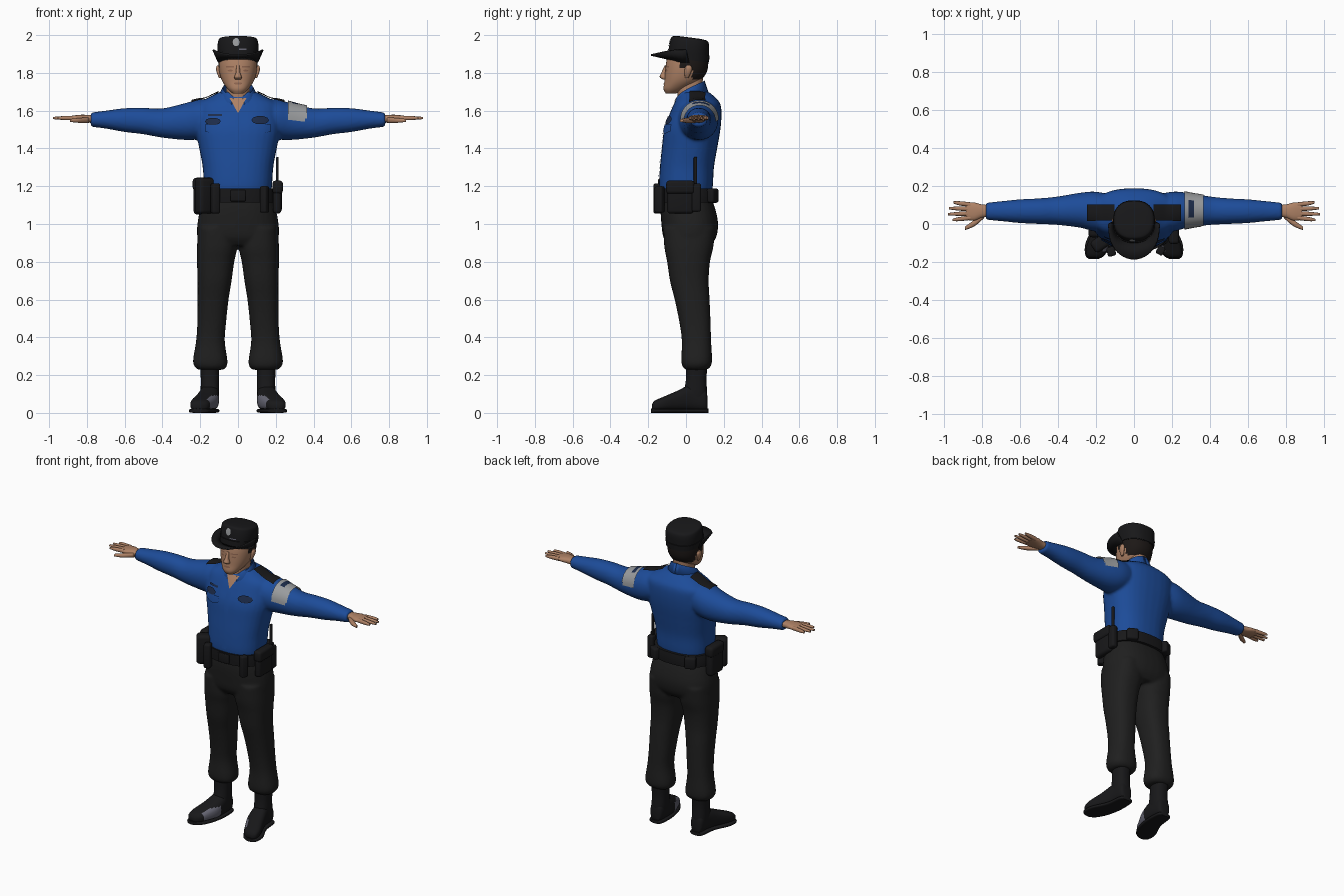
import bpy, bmesh, math
from mathutils import Vector, Matrix

if "Cube" in bpy.data.objects:
    bpy.data.objects.remove(bpy.data.objects["Cube"])


def material(name, *rgb):
    m = bpy.data.materials.new(name)
    m.use_nodes = True
    m.diffuse_color = (*rgb, 1)
    m.node_tree.nodes["Principled BSDF"].inputs["Base Color"].default_value = (*rgb, 1)
    return m


BLUE = material("shirt blue", .012, .072, .32)
NAVY = material("dark navy", .012, .025, .07)
CLOTH = material("trouser black", .014, .014, .014)
GEAR = material("gear black", .009, .009, .01)
HAIR = material("hair black", .012, .009, .008)
SKIN = material("skin", .42, .22, .13)
SHADE = material("dark skin", .27, .13, .08)
GREY = material("patch grey", .32, .33, .34)
STEEL = material("boot grey", .13, .13, .17)


def finish(name, bm, *mats, angle=50):
    bmesh.ops.recalc_face_normals(bm, faces=bm.faces)
    me = bpy.data.meshes.new(name)
    bm.to_mesh(me)
    bm.free()
    ob = bpy.data.objects.new(name, me)
    bpy.context.collection.objects.link(ob)
    for m in mats:
        me.materials.append(m)
    bpy.ops.object.select_all(action='DESELECT')
    ob.select_set(True)
    bpy.context.view_layer.objects.active = ob
    bpy.ops.object.shade_smooth_by_angle(angle=math.radians(angle))
    return ob


def spline(rows, steps=4):
    """Smoothly interpolate section rows."""
    out = []
    for i in range(len(rows) - 1):
        a, b, c, d = (rows[max(0, min(len(rows) - 1, i + k))] for k in (-1, 0, 1, 2))
        for s in range(steps):
            t = s / steps
            out.append([q + .5 * t * (r - p + t * (2*p - 5*q + 4*r - e + t * (3*(q - r) + e - p)))
                        for p, q, r, e in zip(a, b, c, d)])
    return out + [list(rows[-1])]


def loft(bm, axis, rows, side=1, power=2.4, n=32, tilt=0, steps=4):
    """Rows are (position, low, high, low, high) along x, y or z."""
    rings = []
    for t, a0, a1, b0, b1 in spline(rows, steps):
        ring = []
        for i in range(n):
            c, s = math.cos(math.tau * i / n), math.sin(math.tau * i / n)
            a = (a0 + a1) / 2 + (a1 - a0) / 2 * math.copysign(abs(c) ** (2 / power), c)
            b = (b0 + b1) / 2 + (b1 - b0) / 2 * math.copysign(abs(s) ** (2 / power), s)
            x, y, z = {'x': (t, a, b), 'y': (a, t, b), 'z': (a, b, t)}[axis]
            ring.append(bm.verts.new((x * side, y, max(0, z + tilt * y))))
        rings.append(ring)
    for r, q in zip(rings, rings[1:]):
        for i in range(n):
            bm.faces.new((r[i], r[i - 1], q[i - 1], q[i]))
    bm.faces.new(rings[0])
    bm.faces.new(rings[-1])


def part(name, axis, rows, mat, **kw):
    bm = bmesh.new()
    loft(bm, axis, rows, **kw)
    return finish(name, bm, mat)


def fuse(ob, size=.009, rounds=5):
    """Blend overlapping volumes into one cloth surface."""
    m = ob.modifiers.new("blend", 'REMESH')
    m.mode, m.voxel_size, m.use_smooth_shade = 'VOXEL', size, True
    m = ob.modifiers.new("soften", 'SMOOTH')
    m.iterations = rounds


def box(name, centre, size, mat, bevel=.012, turn=0):
    bm = bmesh.new()
    bmesh.ops.create_cube(bm, size=1)
    bmesh.ops.scale(bm, vec=size, verts=bm.verts)
    bmesh.ops.bevel(bm, geom=bm.edges[:], offset=bevel, segments=3, affect='EDGES', profile=.5)
    bmesh.ops.transform(bm, matrix=Matrix.Translation(centre) @ Matrix.Rotation(turn, 4, 'Z'), verts=bm.verts)
    return finish(name, bm, mat, angle=35)


def plate(name, target, outline, mat, down=False, lift=.003):
    """A thin patch that hugs the target, projected from the front or from above."""
    bm = bmesh.new()
    bm.faces.new([bm.verts.new((u, v, 1.9) if down else (u, -.4, v)) for u, v in outline])
    bmesh.ops.triangulate(bm, faces=bm.faces)
    bmesh.ops.subdivide_edges(bm, edges=bm.edges[:], cuts=7, use_grid_fill=True)
    ob = finish(name, bm, mat)
    w = ob.modifiers.new("hug", 'SHRINKWRAP')
    w.target, w.wrap_method, w.wrap_mode, w.offset = target, 'PROJECT', 'ABOVE_SURFACE', lift
    w.use_project_z, w.use_project_y = down, not down
    w.use_negative_direction, w.use_positive_direction = down, not down
    return ob


def rect(u, v, w, h):
    return [(u - w/2, v - h/2), (u + w/2, v - h/2), (u + w/2, v + h/2), (u - w/2, v + h/2)]


def disc(u, v, w, h, n=10):
    return [(u + w/2 * math.cos(math.tau * i / n), v + h/2 * math.sin(math.tau * i / n)) for i in range(n)]


# Shirt: torso and sleeves blended together
ARM = [(.1, -.03, .15, 1.48, 1.66), (.2, -.04, .17, 1.45, 1.66), (.28, -.02, .165, 1.445, 1.64),
       (.4, -.005, .145, 1.457, 1.612), (.5, 0, .135, 1.475, 1.615), (.6, .005, .13, 1.487, 1.613),
       (.7, .015, .12, 1.505, 1.6), (.78, .022, .112, 1.515, 1.59)]
bm = bmesh.new()
loft(bm, 'z', [(1.13, -.17, .17, -.13, .13), (1.2, -.18, .18, -.142, .142), (1.3, -.187, .187, -.138, .148),
               (1.4, -.205, .205, -.128, .165), (1.5, -.225, .225, -.116, .182), (1.58, -.225, .225, -.088, .188),
               (1.635, -.215, .215, -.064, .182), (1.67, -.155, .155, -.045, .155),
               (1.7, -.095, .095, -.03, .12)])
for s in (1, -1):
    loft(bm, 'x', ARM, side=s, power=2.1)
shirt = finish("shirt", bm, BLUE)
fuse(shirt)

# Trousers: hips and legs blended together
bm = bmesh.new()
loft(bm, 'z', [(1.15, -.18, .18, -.13, .13), (1.08, -.2, .2, -.135, .155), (1, -.215, .215, -.13, .17),
               (.93, -.215, .215, -.12, .16), (.885, -.19, .19, -.09, .13)])
for s in (1, -1):
    loft(bm, 'z', [(.98, .02, .21, -.12, .155), (.88, .005, .217, -.115, .145), (.8, .02, .217, -.1, .127),
                   (.7, .034, .214, -.085, .12), (.6, .05, .214, -.06, .125), (.48, .063, .215, -.035, .13),
                   (.38, .07, .222, -.022, .133), (.28, .056, .238, -.025, .138), (.245, .06, .23, -.018, .13),
                   (.228, .08, .21, 0, .11)], side=s)
fuse(finish("trousers", bm, CLOTH))

for s, label in ((1, "left"), (-1, "right")):
    # Boots
    bm = bmesh.new()
    loft(bm, 'z', [(.26, .1, .2, 0, .115), (.18, .1, .197, 0, .108), (.1, .1, .197, -.01, .112),
                   (.04, .11, .19, 0, .105)], side=s)
    loft(bm, 'y', [(.114, .13, .17, .02, .08), (.1, .108, .19, .01, .13), (.03, .1, .2, .01, .15),
                   (-.05, .105, .225, .01, .115), (-.12, .135, .25, .01, .085), (-.165, .16, .25, .01, .065),
                   (-.18, .19, .23, .018, .045)], side=s, power=2.6)
    boot = finish(label + "_boot", bm, GEAR, STEEL)
    part(label + "_sole", 'y', [(.118, .125, .175, 0, .022), (.1, .104, .196, 0, .022), (0, .1, .21, 0, .022),
                                (-.1, .12, .255, 0, .022), (-.165, .155, .256, 0, .022),
                                (-.185, .19, .235, 0, .022)], GEAR, side=s, power=4)
    # Scuffed panel on the inner side of the toe
    for f in boot.data.polygons:
        if -.14 < f.center.y < -.04 and f.normal.x * s < -.3 and .025 < f.center.z < .09:
            f.material_index = 1

    # Hand with four fingers and a thumb
    bm = bmesh.new()
    loft(bm, 'x', [(.75, .04, .1, 1.535, 1.575), (.8, .033, .103, 1.537, 1.578), (.84, .018, .113, 1.543, 1.578),
                   (.885, .022, .112, 1.548, 1.572)], side=s, n=20)
    for k, tip in enumerate((.955, .98, .975, .95)):
        y, spread = .033 + .023 * k, .008 * (k - 1.5)
        loft(bm, 'x', [(.86, y - .012, y + .012, 1.548, 1.574),
                       (.92, y + spread * .6 - .011, y + spread * .6 + .011, 1.55, 1.572),
                       (tip, y + spread - .006, y + spread + .006, 1.555, 1.567)], side=s, n=10)
    loft(bm, 'x', [(.79, .03, .06, 1.535, 1.565), (.84, -.012, .022, 1.535, 1.562),
                   (.89, -.032, -.014, 1.54, 1.556)], side=s, n=10)
    finish(label + "_hand", bm, SKIN)

    # Shoulder strap, pocket flap and collar wing
    plate(label + "_shoulder_strap", shirt, rect(.172 * s, .06, .145, .08), GEAR, down=True, lift=.008)
    plate(label + "_pocket_flap", shirt, [(.06 * s, 1.525), (.17 * s, 1.525), (.17 * s, 1.49),
                                          (.115 * s, 1.475), (.06 * s, 1.49)], BLUE, lift=.007)
    bm = bmesh.new()
    rows = []
    for i in range(13):
        t = i / 12
        a = math.radians(165) * t
        sx, cy, drop = math.sin(a) * s, math.cos(a), t ** 1.6
        rows.append([bm.verts.new(p) for p in (
            (.075 * sx, .02 + .07 * cy, 1.70 - .07 * drop),
            (.08 * sx, .02 + .078 * cy, 1.76 - .1 * drop),
            ((.108 + .1 * t ** 4) * sx, .02 + .1 * cy, 1.695 - .105 * drop))])
    for p, q in zip(rows, rows[1:]):
        for j in (0, 1):
            bm.faces.new((p[j], p[j + 1], q[j + 1], q[j]))
    collar = finish(label + "_collar", bm, BLUE)
    collar.modifiers.new("cloth", 'SOLIDIFY').thickness = .008

# Open neck, button placket and chest badges
plate("open_neck", shirt, [(-.045, 1.665), (0, 1.585), (.045, 1.665)], SKIN, lift=.005)
plate("placket", shirt, rect(0, 1.39, .03, .36), BLUE, lift=.004)
plate("left_chest_badge", shirt, disc(.115, 1.547, .09, .045), NAVY, lift=.009)
plate("right_chest_badge", shirt, disc(-.13, 1.54, .08, .04), NAVY, lift=.009)
plate("name_strip", shirt, rect(-.12, 1.575, .07, .012), NAVY, lift=.006)

# Band over the upper left sleeve, with a dark middle mark
bm = bmesh.new()
loft(bm, 'x', [(.265, -.03, .173, 1.45, 1.654), (.315, -.02, .163, 1.452, 1.64),
               (.365, -.012, .156, 1.452, 1.628)], power=2.1)
bmesh.ops.delete(bm, geom=[f for f in bm.faces if f.calc_center_median().z < 1.55 or len(f.verts) > 4],
                 context='FACES')
for f in bm.faces:
    c = f.calc_center_median()
    f.material_index = int(.29 < c.x < .315 and .03 < c.y < .13)
finish("arm_band", bm, GREY, NAVY)

# Neck and head, with hair behind and above the ears
part("neck", 'z', [(1.6, -.06, .06, -.04, .09), (1.68, -.06, .06, -.045, .085), (1.78, -.06, .06, -.05, .09)], SKIN)
bm = bmesh.new()
loft(bm, 'z', [(1.692, -.03, .03, -.108, -.05), (1.715, -.055, .055, -.119, .0), (1.755, -.083, .083, -.114, .07),
               (1.8, -.098, .098, -.111, .108), (1.85, -.103, .103, -.106, .118),
               (1.9, -.1, .1, -.095, .115)], power=2.2, n=40)
for f in bm.faces:
    c = f.calc_center_median()
    f.material_index = int((c.y > .03 and c.z > 1.765) or (c.y > -.03 and c.z > 1.825))
head = finish("head", bm, SKIN, HAIR)
part("nose", 'z', [(1.765, -.016, .016, -.122, -.1), (1.778, -.02, .02, -.139, -.1), (1.8, -.012, .012, -.131, -.1),
                   (1.84, -.008, .008, -.112, -.09)], SKIN, n=12)
plate("lips", head, disc(0, 1.744, .046, .013), SHADE, lift=.002)
for s, label in ((1, "left"), (-1, "right")):
    part(label + "_ear", 'z', [(1.772, .088, .1, -.005, .012), (1.8, .092, .112, -.008, .026),
                               (1.825, .094, .116, -.006, .032), (1.84, .1, .11, .002, .024)], SKIN, side=s, n=12)
    plate(label + "_eye", head, disc(.04 * s, 1.812, .028, .01), SHADE, lift=.002)
    plate(label + "_brow", head, rect(.042 * s, 1.832, .04, .007), SHADE, lift=.002)

# Cap: crown, band and a brim that sweeps up at the sides
crown = part("cap_crown", 'z', [(1.87, -.102, .102, -.095, .118), (1.925, -.108, .108, -.09, .122),
                                (1.965, -.106, .106, -.082, .122), (1.984, -.096, .096, -.072, .112),
                                (1.99, -.06, .06, -.04, .08)], GEAR, tilt=-.13, n=40)
part("cap_band", 'z', [(1.87, -.106, .106, -.1, .122), (1.905, -.11, .11, -.098, .125)], GEAR, tilt=-.1, n=40)
bm = bmesh.new()
rows = []
for i in range(25):
    a = math.radians(-100 + 200 * i / 24)
    lift = abs(math.sin(a)) ** 3
    inner = bm.verts.new((.098 * math.sin(a), -.09 * math.cos(a), 1.878 - .02 * lift))
    outer = bm.verts.new((.128 * math.sin(a), -.185 * max(0, math.cos(a)) ** .8, 1.9 + .025 * lift))
    rows.append((inner, outer))
for p, q in zip(rows, rows[1:]):
    bm.faces.new((p[0], p[1], q[1], q[0]))
brim = finish("cap_brim", bm, GEAR)
brim.modifiers.new("felt", 'SOLIDIFY').thickness = .009
plate("cap_badge", crown, disc(-.01, 1.962, .036, .045), GREY)
plate("cap_bar", crown, rect(.025, 1.925, .04, .006), STEEL)

# Belt and its gear
part("belt", 'z', [(1.115, -.198, .198, -.147, .16), (1.15, -.198, .198, -.149, .162),
                   (1.188, -.192, .192, -.149, .158)], GEAR, steps=2)
box("buckle", (0, -.15, 1.15), (.08, .018, .06), GEAR, .005)
box("left_pouch", (.207, -.03, 1.14), (.045, .14, .17), GEAR, .018)
box("left_pouch_flap", (.21, -.03, 1.195), (.055, .15, .07), GEAR, .016)
box("radio", (.212, .055, 1.14), (.04, .05, .15), GEAR)
box("antenna", (.208, .05, 1.27), (.014, .018, .17), GEAR, .005)
box("left_front_pouch", (.14, -.14, 1.13), (.04, .045, .14), GEAR, .01, -.5)
box("holster", (-.208, .0, 1.145), (.055, .13, .19), GEAR, .02)
box("holster_flap", (-.21, 0, 1.21), (.06, .14, .07), GEAR, .02)
box("right_side_pouch", (-.175, -.1, 1.15), (.1, .07, .19), GEAR, .02, .6)
box("right_front_pouch", (-.12, -.145, 1.135), (.045, .05, .16), GEAR, .012, .3)
for s, label in ((1, "left"), (-1, "right")):
    box(label + "_rear_pouch", (.13 * s, .14, 1.15), (.07, .045, .075), GEAR, .012, -.5 * s)
